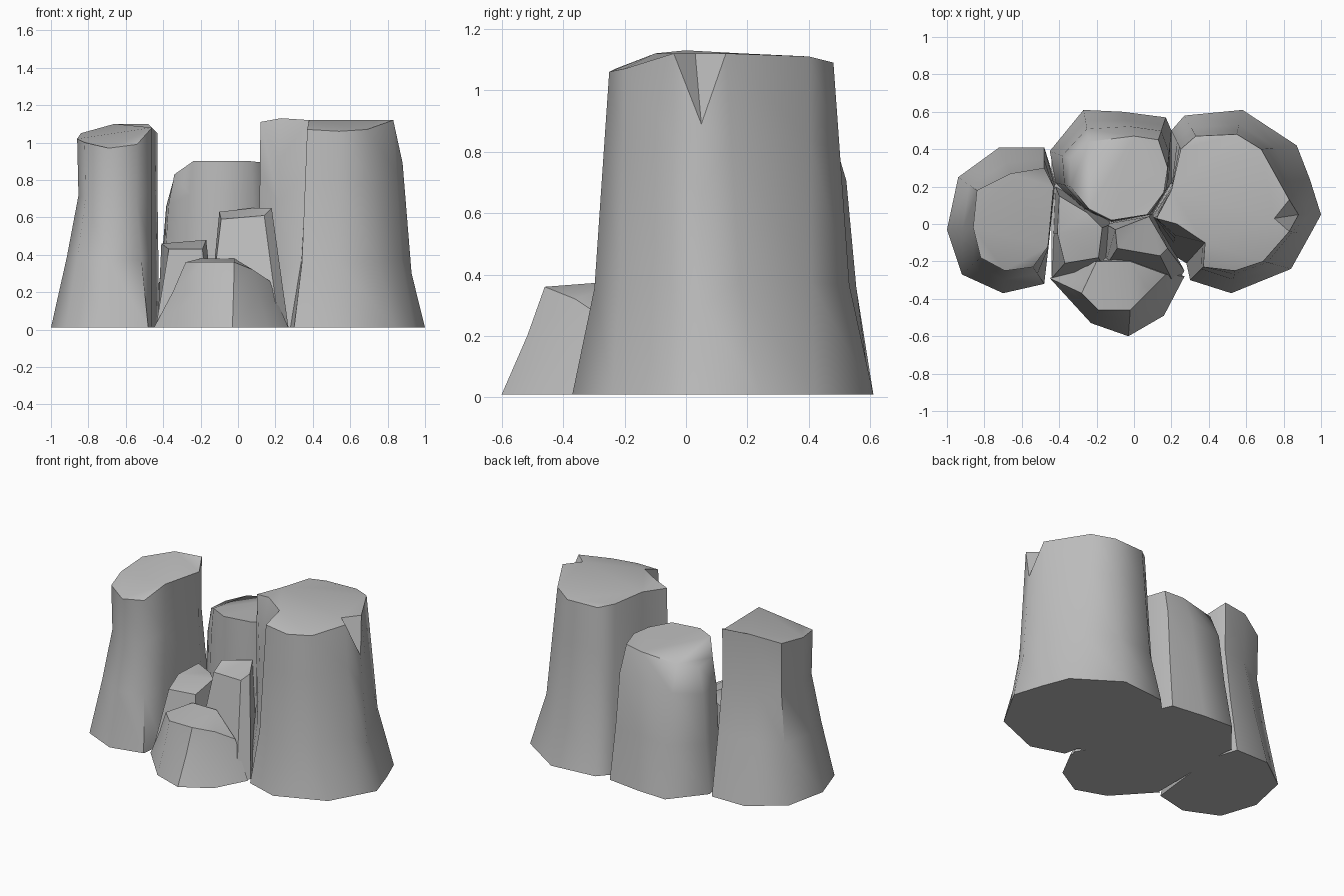
import bpy
import bmesh
import math
from mathutils import Vector

if "Cube" in bpy.data.objects:
    bpy.data.objects.remove(bpy.data.objects["Cube"], do_unlink=True)

GROUND = 0.01

# One plain grey stone material
stone = bpy.data.materials.new("grey_stone")
stone.use_nodes = True
stone_colour = (0.5, 0.5, 0.5, 1)
stone.diffuse_color = stone_colour
stone.node_tree.nodes["Principled BSDF"].inputs["Base Color"].default_value = stone_colour


def ring_at(foot, crown, height_share, blend):
    """Ring between the foot outline and the crown outline."""
    ring = []
    for (foot_x, foot_y), corner in zip(foot, crown):
        top = Vector(corner)
        point = Vector((foot_x, foot_y, GROUND)).lerp(top, blend)
        point.z = GROUND + (top.z - GROUND) * height_share
        ring.append(point)
    return ring


def rock_column(name, foot, crown, levels=(), chips=None, crease=45):
    """Loft a rock from foot to crown; chips map a broken corner to its inner tip."""
    chips = chips or {}
    bm = bmesh.new()
    stages = [(0, 0), *levels, (1, 1)]
    rings = []
    for height_share, blend in stages:
        ring = ring_at(foot, crown, height_share, blend)
        rings.append([bm.verts.new(point) for point in ring])
    count = len(foot)

    # Sides
    for lower, upper in zip(rings, rings[1:]):
        for i in range(count):
            j = (i + 1) % count
            bm.faces.new((lower[i], lower[j], upper[j], upper[i]))

    # Flat underside, notched chips and the cap
    bm.faces.new(list(reversed(rings[0])))
    rim = rings[-1]
    cap_loop = list(rim)
    for i, inner_tip in chips.items():
        tip = bm.verts.new(inner_tip)
        bm.faces.new((rim[i - 1], rim[i], tip))
        bm.faces.new((rim[i], rim[(i + 1) % count], tip))
        cap_loop[i] = tip
    cap = bm.faces.new(cap_loop)
    bmesh.ops.triangulate(bm, faces=[cap])
    bmesh.ops.recalc_face_normals(bm, faces=bm.faces[:])

    mesh = bpy.data.meshes.new(name)
    bm.to_mesh(mesh)
    bm.free()
    mesh.materials.append(stone)
    column = bpy.data.objects.new(name, mesh)
    bpy.context.collection.objects.link(column)

    # Smooth flanks with crisp breaks
    bpy.ops.object.select_all(action="DESELECT")
    column.select_set(True)
    bpy.context.view_layer.objects.active = column
    bpy.ops.object.shade_smooth_by_angle(angle=math.radians(crease))
    return column


# Tall waisted column on the right side
rock_column(
    "waisted_column",
    foot=[(-1, -.03), (-.94, .25), (-.72, .41), (-.48, .41), (-.42, .22),
          (-.46, -.15), (-.48, -.32), (-.7, -.37), (-.92, -.27)],
    crown=[(-.86, -.02, 1.02), (-.84, .18, 1.05), (-.66, .27, 1.1),
           (-.48, .3, 1.1), (-.43, .2, 1.05), (-.46, -.12, 1.08),
           (-.54, -.23, .99), (-.69, -.25, .97), (-.82, -.18, 1)],
    levels=[(.37, .6), (.7, 1.05)],
    crease=52,
)

# Rear column with a worn shoulder
rock_column(
    "rear_column",
    foot=[(-.45, .39), (-.27, .61), (-.06, .6), (.17, .57), (.2, .5),
          (.2, .22), (.1, .05), (-.12, .01), (-.28, .08), (-.42, .22)],
    crown=[(-.34, .35, .82), (-.24, .44, .85), (0, .47, .88),
           (.13, .45, .89), (.18, .3, .89), (.16, .17, .89),
           (.07, .05, .9), (-.12, .02, .9), (-.24, .08, .9),
           (-.34, .2, .83)],
    levels=[(.4, .35), (.8, .6)],
    crease=58,
)

# Broad main column with two chipped corners
rock_column(
    "main_column",
    foot=[(.2, .5), (.27, .58), (.58, .61), (.87, .42), (.94, .24),
          (1, .05), (.94, -.06), (.84, -.24), (.52, -.37), (.3, -.3),
          (.28, -.21), (.2, -.16), (.1, .04), (.2, .2)],
    crown=[(.25, .4, 1.11), (.33, .47, 1.09), (.55, .48, 1.09),
           (.68, .4, 1.11), (.83, .13, 1.12), (.88, .05, .89),
           (.83, -.04, 1.12), (.69, -.2, 1.07), (.54, -.25, 1.06),
           (.37, -.23, 1.07), (.38, -.1, 1.12), (.22, -.06, .9),
           (.12, .03, 1.11), (.2, .18, 1.12)],
    levels=[(.33, .6), (.75, .85)],
    chips={5: (.75, .03, 1.12), 11: (.23, 0, 1.13)},
)

# Low stones in front
rock_column(
    "side_stone",
    foot=[(-.43, -.05), (-.44, -.29), (-.15, -.25), (-.12, 0),
          (-.2, .08), (-.42, .2)],
    crown=[(-.41, -.05, .46), (-.37, -.21, .43), (-.19, -.18, .43),
           (-.17, -.02, .48), (-.25, .06, .47), (-.4, .15, .46)],
    crease=30,
)
rock_column(
    "middle_stone",
    foot=[(-.15, 0), (.1, .06), (.27, -.25), (.22, -.33), (-.16, -.24)],
    crown=[(-.1, -.03, .63), (.08, .04, .65), (.18, -.13, .65),
           (.14, -.17, .61), (-.09, -.13, .59)],
    crease=30,
)
rock_column(
    "front_stone",
    foot=[(-.45, -.29), (-.23, -.53), (-.03, -.6), (.16, -.49),
          (.27, -.28), (0, -.15), (-.3, -.2)],
    crown=[(-.28, -.37, .36), (-.19, -.46, .36), (-.02, -.46, .36),
           (.08, -.36, .32), (.17, -.27, .26), (-.02, -.2, .38),
           (-.2, -.2, .38)],
    levels=[(.55, .6)],
)

# Thin floor closing the clefts between the rocks
floor_outline = [(-.44, -.28), (.25, -.28), (.2, -.15), (.2, .4), (-.44, .38)]
rock_column(
    "cleft_floor",
    foot=floor_outline,
    crown=[(x, y, GROUND * 2) for x, y in floor_outline],
)
